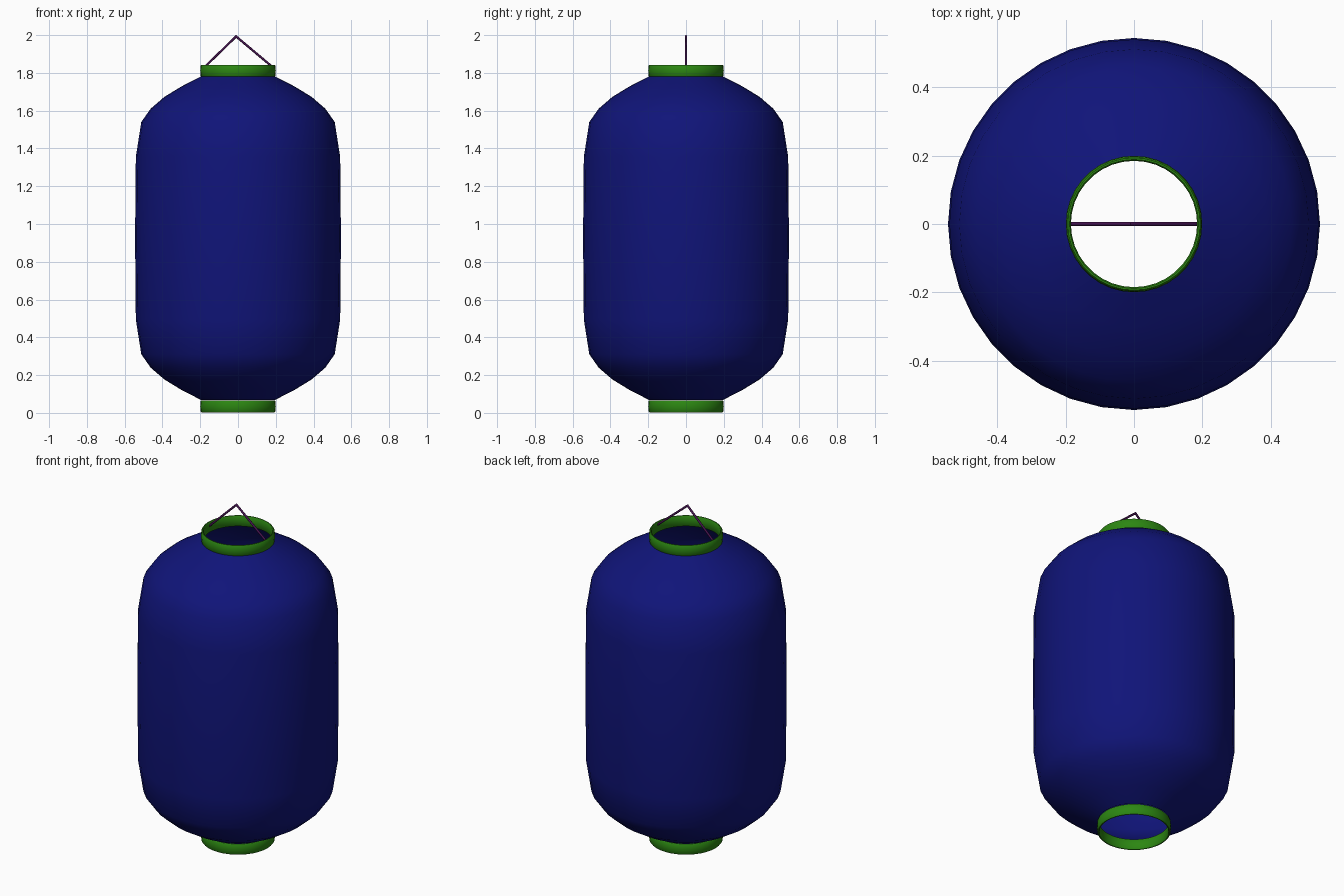
import bpy, bmesh
from math import sin, cos, pi
from mathutils import Vector

if "Cube" in bpy.data.objects:
    bpy.data.objects.remove(bpy.data.objects["Cube"])

SIDES = 36


def material(name, rgb):
    m = bpy.data.materials.new(name)
    m.diffuse_color = (*rgb, 1)
    m.use_nodes = True
    m.node_tree.nodes["Principled BSDF"].inputs["Base Color"].default_value = m.diffuse_color
    return m


def finish(bm, name, mat, angle):
    mesh = bpy.data.meshes.new(name)
    bm.to_mesh(mesh)
    bm.free()
    ob = bpy.data.objects.new(name, mesh)
    bpy.context.collection.objects.link(ob)
    mesh.materials.append(mat)
    bpy.ops.object.select_all(action='DESELECT')
    ob.select_set(True)
    bpy.context.view_layer.objects.active = ob
    bpy.ops.object.shade_smooth_by_angle(angle=angle)
    return ob


def lathe(name, profile, mat, closed=False, angle=0.7):
    """Revolve (radius, z) points, listed bottom to top on the outside."""
    bm = bmesh.new()
    rows = [[bm.verts.new((r * cos(2 * pi * i / SIDES), r * sin(2 * pi * i / SIDES), z))
             for i in range(SIDES)] for r, z in profile]
    pairs = list(zip(rows, rows[1:]))
    if closed:
        pairs.append((rows[-1], rows[0]))
    for a, b in pairs:
        for i in range(SIDES):
            j = (i + 1) % SIDES
            bm.faces.new((a[i], a[j], b[j], b[i]))
    return finish(bm, name, mat, angle)


blue = material("paper_blue", (0.005, 0.007, 0.19))
green = material("rim_green", (0.025, 0.24, 0.006))
purple = material("cord_purple", (0.06, 0.006, 0.08))

# Paper body: open shell, mirrored about its mid height
MID = 0.925
half = [(0.545, 0.0), (0.541, 0.43), (0.512, 0.615), (0.462, 0.686),
        (0.39, 0.748), (0.30, 0.803), (0.195, 0.857)]
profile = [(r, MID - d) for r, d in reversed(half)] + [(r, MID + d) for r, d in half[1:]]
lathe("lantern_body", profile, blue)

# Rims: thin rings with softened edges
for name, z0, z1 in (("bottom_rim", 0.003, 0.066), ("top_rim", 1.78, 1.843)):
    b = 0.005
    lathe(name, [(0.198, z0 + b), (0.2, (z0 + z1) / 2), (0.198, z1 - b), (0.194, z1),
                 (0.189, z1), (0.185, z1 - b), (0.185, z0 + b), (0.189, z0), (0.194, z0)],
          green, closed=True)

# Hanging cord: bent rod across the top rim
path = [(-0.19, 1.818), (-0.01, 1.993), (0.19, 1.825)]
R, N = 0.006, 8
bm = bmesh.new()
pts = [Vector((x, 0, z)) for x, z in path]
loops = []
for k, p in enumerate(pts):
    t0 = (pts[max(k, 1)] - pts[max(k, 1) - 1]).normalized()
    t1 = (pts[min(k + 1, 2)] - pts[min(k, 1)]).normalized()
    t = (t0 + t1).normalized()
    side = Vector((-t.z, 0, t.x)) / max(t.dot(t0), 0.3)
    loops.append([bm.verts.new(p + side * R * cos(2 * pi * i / N)
                               + Vector((0, R * sin(2 * pi * i / N), 0))) for i in range(N)])
for a, c in zip(loops, loops[1:]):
    for i in range(N):
        j = (i + 1) % N
        bm.faces.new((a[i], a[j], c[j], c[i]))
bm.faces.new(loops[0])
bm.faces.new(loops[-1])
bmesh.ops.recalc_face_normals(bm, faces=bm.faces)
finish(bm, "hanging_cord", purple, 0.8)
